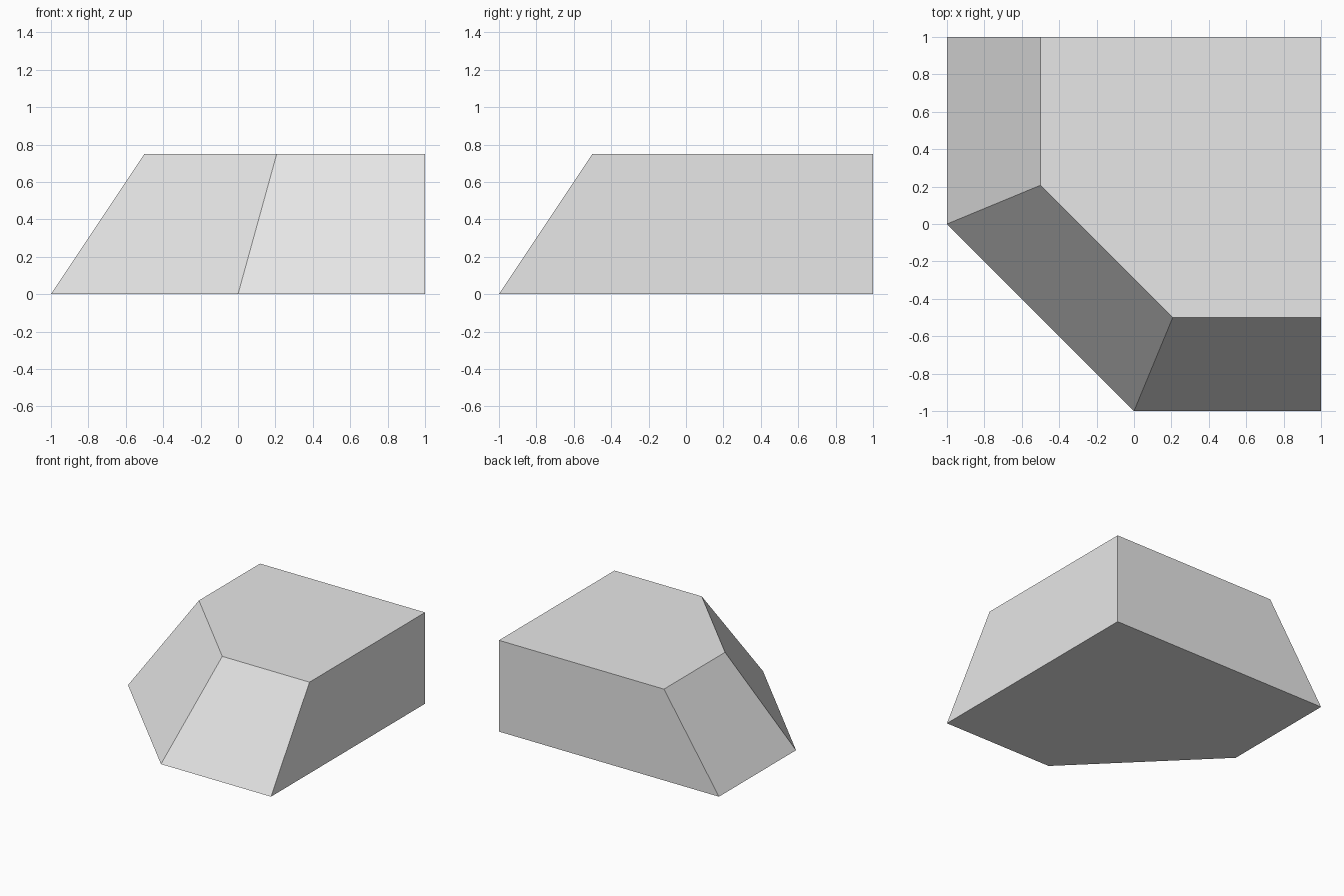
import bpy
import bmesh

default_cube = bpy.data.objects.get("Cube")
if default_cube:
    bpy.data.objects.remove(default_cube, do_unlink=True)

HEIGHT = 0.75
INSET = 0.5                        # how far the sloped sides lean in
MITRE = INSET * (2 ** 0.5 - 1)     # shift of each chamfer corner along its side

# Plain grey surface
grey = bpy.data.materials.new("light_grey")
grey.use_nodes = True
grey.diffuse_color = (0.8, 0.8, 0.8, 1)
grey.node_tree.nodes["Principled BSDF"].inputs["Base Color"].default_value = (0.8, 0.8, 0.8, 1)

# Square footprint with one chamfered corner, and the smaller top outline
base = [(-1, 1), (-1, 0), (0, -1), (1, -1), (1, 1)]
top = [(-1 + INSET, 1), (-1 + INSET, MITRE), (MITRE, -1 + INSET),
       (1, -1 + INSET), (1, 1)]

# Block: loft between the two outlines and cap both ends
bm = bmesh.new()
lower = [bm.verts.new((x, y, 0)) for x, y in base]
upper = [bm.verts.new((x, y, HEIGHT)) for x, y in top]
bm.faces.new(lower)
bm.faces.new(upper)
for i in range(len(base)):
    j = (i + 1) % len(base)
    bm.faces.new((lower[i], lower[j], upper[j], upper[i]))
bmesh.ops.recalc_face_normals(bm, faces=bm.faces)

mesh = bpy.data.meshes.new("sloped_corner_block")
bm.to_mesh(mesh)
bm.free()
mesh.materials.append(grey)
block = bpy.data.objects.new("sloped_corner_block", mesh)
bpy.context.collection.objects.link(block)
